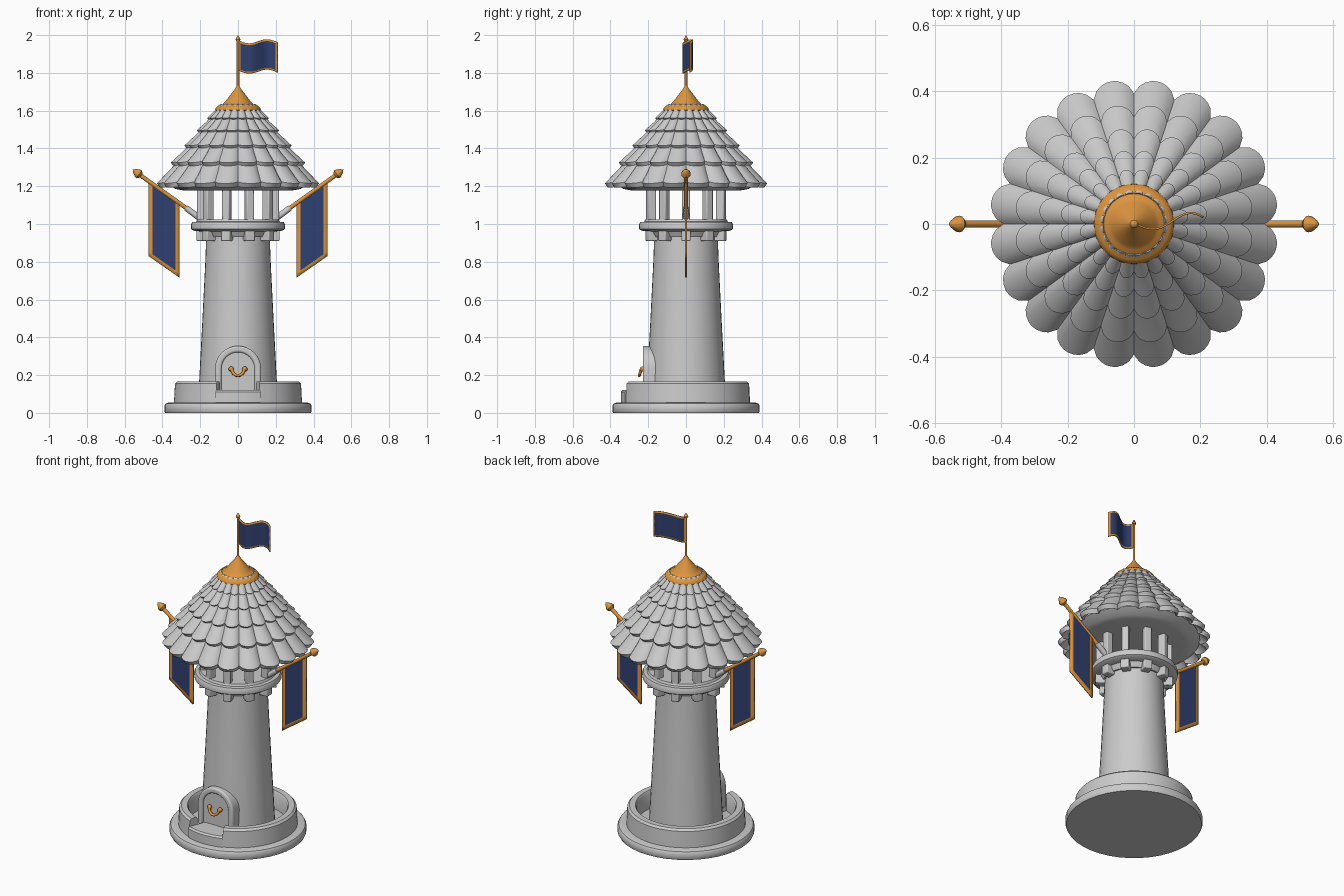
import bpy, bmesh, math
from mathutils import Vector, Matrix

if "Cube" in bpy.data.objects:
    bpy.data.objects.remove(bpy.data.objects["Cube"])

TAU = math.tau


def material(name, rgb):
    m = bpy.data.materials.new(name)
    m.diffuse_color = (*rgb, 1)
    m.use_nodes = True
    m.node_tree.nodes["Principled BSDF"].inputs["Base Color"].default_value = m.diffuse_color
    return m


ORANGE = material("orange_trim", (0.72, 0.30, 0.05))
NAVY = material("navy_cloth", (0.03, 0.05, 0.16))


def finish(name, bm, mats=(), angle=35):
    bmesh.ops.remove_doubles(bm, verts=bm.verts, dist=1e-5)
    bmesh.ops.recalc_face_normals(bm, faces=bm.faces)
    me = bpy.data.meshes.new(name)
    bm.to_mesh(me)
    bm.free()
    ob = bpy.data.objects.new(name, me)
    bpy.context.collection.objects.link(ob)
    for m in mats:
        me.materials.append(m)
    bpy.ops.object.select_all(action='DESELECT')
    ob.select_set(True)
    bpy.context.view_layer.objects.active = ob
    bpy.ops.object.shade_smooth_by_angle(angle=math.radians(angle))
    return ob


def lathe(name, prof, seg=40, mats=(), a0=0, a1=TAU, closed=False, warp=None, angle=35):
    """Spin an (r, z) profile about z; partial arcs get end caps."""
    bm = bmesh.new()
    full = abs(a1 - a0 - TAU) < 1e-6
    rings = []
    for i in range(seg if full else seg + 1):
        a = a0 + (a1 - a0) * i / seg
        ring = []
        for j, (r, z) in enumerate(prof):
            if warp:
                r, z = warp(r, z, a, j)
            ring.append(bm.verts.new((r * math.cos(a), r * math.sin(a), z)))
        rings.append(ring)
    n = len(prof)
    for i in range(seg):
        p, q = rings[i], rings[(i + 1) % len(rings)]
        for j in range(n if closed else n - 1):
            k = (j + 1) % n
            bm.faces.new((p[j], q[j], q[k], p[k]))
    if not full:
        bm.faces.new(rings[0])
        bm.faces.new(rings[-1])
    bmesh.ops.dissolve_degenerate(bm, dist=1e-6, edges=bm.edges)
    return finish(name, bm, mats, angle)


def rod(name, p, q, r, mats=()):
    p, q = Vector(p), Vector(q)
    rot = (q - p).to_track_quat('Z', 'Y').to_matrix().to_4x4()
    bm = bmesh.new()
    bmesh.ops.create_cone(bm, cap_ends=True, segments=14, radius1=r, radius2=r,
                          depth=(q - p).length, matrix=Matrix.Translation((p + q) / 2) @ rot)
    return finish(name, bm, mats)


def block_ring(name, count, r, size, z):
    """Boxes set evenly round the tower, first one on the +x axis."""
    bm = bmesh.new()
    for i in range(count):
        m = (Matrix.Rotation(TAU * i / count, 4, 'Z') @ Matrix.Translation((r, 0, z))
             @ Matrix.Diagonal((*size, 1)))
        bmesh.ops.create_cube(bm, size=1, matrix=m)
    ob = finish(name, bm)
    b = ob.modifiers.new("bevel", 'BEVEL')
    b.width, b.segments = 0.006, 2


def sheet(name, us, vs, f, thick):
    """Cloth grid with an orange border and navy middle."""
    bm = bmesh.new()
    g = [[bm.verts.new(f(u, v)) for v in vs] for u in us]
    for i in range(len(us) - 1):
        for j in range(len(vs) - 1):
            face = bm.faces.new((g[i][j], g[i + 1][j], g[i + 1][j + 1], g[i][j + 1]))
            edge = i in (0, len(us) - 2) or j in (0, len(vs) - 2)
            face.material_index = 0 if edge else 1
    ob = finish(name, bm, (ORANGE, NAVY))
    s = ob.modifiers.new("thickness", 'SOLIDIFY')
    s.thickness, s.offset = thick, 0


def arch(w, z0, spring, n=16):
    return [(-w, z0)] + [(-w * math.cos(math.pi * i / n), spring + w * math.sin(math.pi * i / n))
                         for i in range(n + 1)] + [(w, z0)]


def extrude_y(name, polys, y0, y1, bevel):
    bm = bmesh.new()
    for poly in polys:
        bm.faces.new([bm.verts.new((x, y0, z)) for x, z in poly])
    bmesh.ops.remove_doubles(bm, verts=bm.verts, dist=1e-5)
    res = bmesh.ops.extrude_face_region(bm, geom=bm.faces[:])
    bmesh.ops.translate(bm, vec=(0, y1 - y0, 0),
                        verts=[v for v in res["geom"] if isinstance(v, bmesh.types.BMVert)])
    ob = finish(name, bm)
    b = ob.modifiers.new("bevel", 'BEVEL')
    b.width, b.segments, b.limit_method = bevel, 3, 'ANGLE'


# Base slab, and low wall with a lowered section in front of the door
lathe("base_slab", [(0, 0), (0.385, 0), (0.39, 0.01), (0.39, 0.038), (0.383, 0.05), (0.365, 0.055), (0, 0.055)])
gap, front = math.radians(20), -math.pi / 2
lathe("base_wall", [(0.28, 0.04), (0.28, 0.155), (0.288, 0.167), (0.322, 0.167), (0.334, 0.155), (0.34, 0.04)],
      44, a0=front + gap, a1=front + TAU - gap, closed=True)
lathe("door_step", [(0.19, 0.04), (0.19, 0.12), (0.335, 0.12), (0.345, 0.11), (0.345, 0.04)],
      8, a0=front - gap, a1=front + gap, closed=True)

# Tower shaft and gallery
lathe("tower_shaft", [(0, 0.04), (0.212, 0.04), (0.204, 0.2), (0.188, 0.5), (0.173, 0.8), (0.167, 0.97), (0, 0.97)])
lathe("gallery_floor", [(0, 0.93), (0.178, 0.93), (0.195, 0.96), (0.235, 0.965), (0.248, 0.973), (0.25, 0.995),
                        (0.243, 1.01), (0.222, 1.012), (0.216, 1.025), (0, 1.025)])
block_ring("gallery_corbels", 10, 0.19, (0.06, 0.05, 0.07), 0.945)
block_ring("gallery_pillars", 10, 0.194, (0.045, 0.042, 0.19), 1.1)

# Door
outer, inner = arch(0.122, 0.1, 0.233), arch(0.088, 0.1, 0.233)
extrude_y("door_frame", [(outer[i], outer[i + 1], inner[i + 1], inner[i]) for i in range(len(outer) - 1)],
          -0.228, -0.13, 0.01)
extrude_y("door_panel", [arch(0.09, 0.1, 0.233)], -0.217, -0.13, 0.002)

# Door handle: curved pull with two knobs
cu = bpy.data.curves.new("door_handle", 'CURVE')
cu.dimensions, cu.bevel_depth, cu.bevel_resolution, cu.use_fill_caps = '3D', 0.008, 3, True
sp = cu.splines.new('POLY')
sp.points.add(12)
for i, p in enumerate(sp.points):
    a = math.pi * i / 12
    p.co = (-0.032 * math.cos(a), -0.237 - 0.01 * math.sin(a), 0.23 - 0.032 * math.sin(a), 1)
cu.materials.append(ORANGE)
bpy.context.collection.objects.link(bpy.data.objects.new("door_handle", cu))
for s in (-1, 1):
    bm = bmesh.new()
    bmesh.ops.create_uvsphere(bm, u_segments=12, v_segments=8, radius=0.014,
                              matrix=Matrix.Translation((0.036 * s, -0.23, 0.232)))
    finish("handle_knob", bm, (ORANGE,), 60)

# Roof core and five rows of twenty arched tiles
lathe("roof_core", [(0, 1.6), (0.1, 1.6), (0.36, 1.24), (0.375, 1.215), (0.33, 1.185), (0.29, 1.178), (0, 1.178)])
rows = [(0.435, 1.215), (0.36, 1.325), (0.288, 1.415), (0.222, 1.495), (0.165, 1.56), (0.12, 1.62)]
for (rb, zb), (rt, zt) in zip(rows, rows[1:]):
    k = (rb / 0.435) ** 0.7

    def tile(r, z, a, j, k=k):
        s = abs(math.sin(10 * a)) ** 0.65
        h = (0.014, 0.021, 0.025, 0.025, 0.008)[j] * k * s
        ext = (0, 0.012, 0.035, 0.03, 0)[j] * k * s
        return r + 0.7 * (h + ext), z + 0.65 * h - 0.7 * ext

    lr, lz = rb - 0.042 * k, zb + 0.008 * k
    tr, tz = rt - 0.06 * k, zt + 0.012
    lathe("roof_tiles", [(tr, tz), ((tr + lr) / 2, (tz + lz) / 2 - 0.004), (lr, lz),
                         (lr - 0.013, lz - 0.026 * k), (tr - 0.02, tz - 0.03)],
          160, closed=True, warp=tile, angle=40)

# Roof cap, flagpole and tip
lathe("roof_cap", [(0, 1.595), (0.112, 1.595), (0.121, 1.603), (0.119, 1.613), (0.108, 1.625), (0.078, 1.637),
                   (0.066, 1.65), (0.042, 1.682), (0.018, 1.712), (0.008, 1.73), (0, 1.732)], mats=(ORANGE,))
rod("flagpole", (0, 0, 1.7), (0, 0, 1.98), 0.007, (ORANGE,))
lathe("flagpole_tip", [(0, 1.968), (0.011, 1.97), (0.013, 1.978), (0, 2.0)], 14, (ORANGE,))

# Waving flag
us = [0, 0.05] + [0.05 + 0.9 * i / 14 for i in range(1, 15)] + [1]
sheet("flag", us, [0, 0.06, 0.35, 0.65, 0.94, 1],
      lambda u, v: (0.004 + 0.205 * u,
                    -0.022 * math.sin(TAU * 0.95 * u) * (0.75 + 0.4 * u) + 0.012 * u,
                    1.812 - 0.01 * u + 0.16 * v - 0.013 * math.sin(TAU * u)), 0.006)

# Side poles with spear tips and hanging banners
for s in (-1, 1):
    rod("pole_socket", (s * 0.19, 0, 1.022), (s * 0.275, 0, 1.085), 0.016)
    rod("banner_pole", (s * 0.25, 0, 1.067), (s * 0.525, 0, 1.264), 0.011, (ORANGE,))
    tip = lathe("banner_pole_tip", [(0, -0.022), (0.014, -0.02), (0.025, -0.008), (0.024, 0.002), (0.012, 0.022), (0, 0.034)],
                16, (ORANGE,))
    tip.location = (s * 0.53, 0, 1.268)
    tip.rotation_euler = (0, s * math.atan2(0.275, 0.197), 0)
    sheet("banner", [0, 0.13, 0.87, 1], [0, 0.06, 0.97, 1],
          lambda u, v: (s * (0.31 + 0.165 * u), 0, 0.716 + 0.115 * u + 0.395 * v), 0.012)
